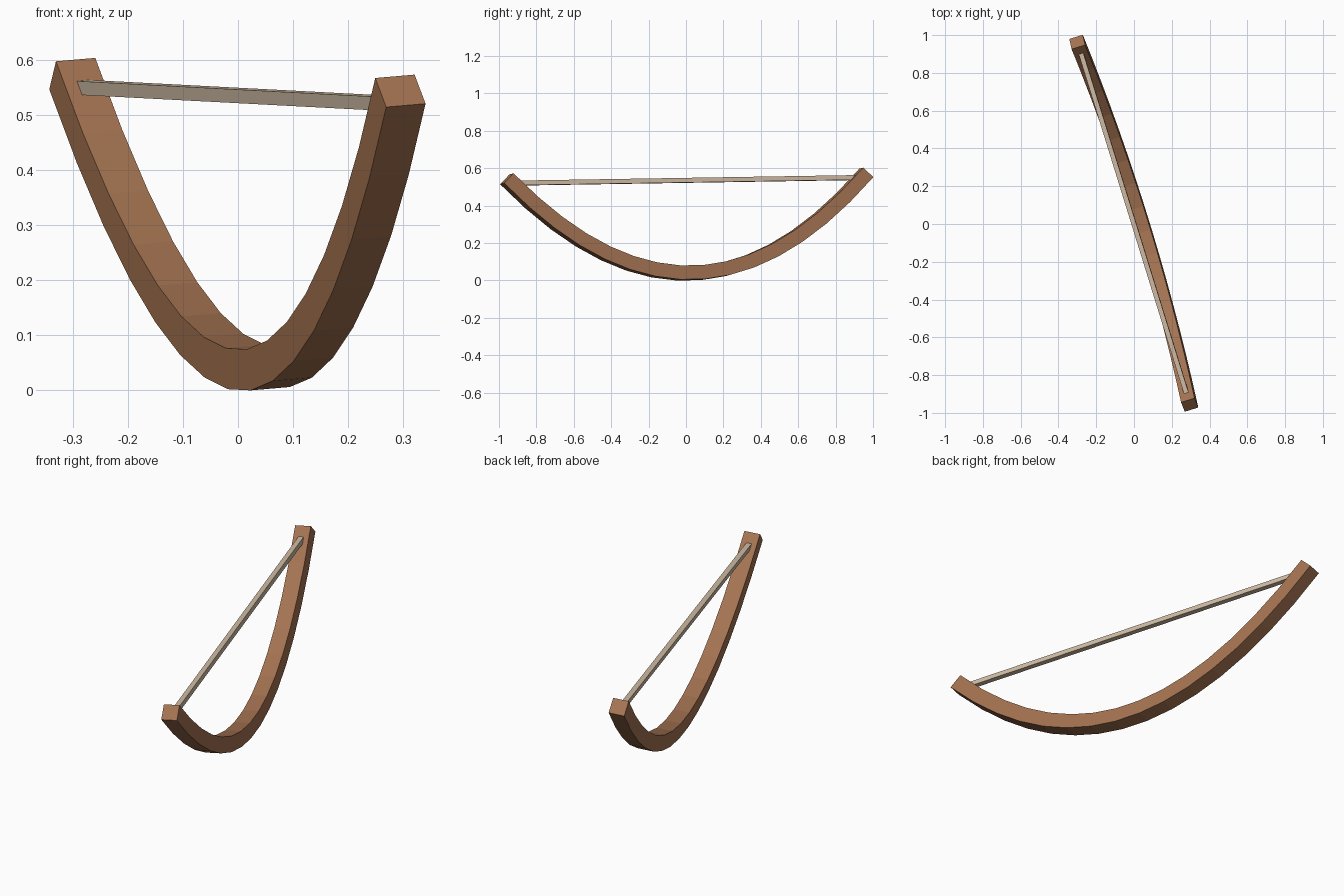
import bpy, bmesh
from mathutils import Vector

if "Cube" in bpy.data.objects:
    bpy.data.objects.remove(bpy.data.objects["Cube"])

# Frame of the bow: along the chord, across the limb, and upwards
along = Vector((-0.296, 0.955, 0.0155)).normalized()
across = Vector((0.953, 0.2926, 0.082))
across = (across - across.dot(along) * along).normalized()
up = across.cross(along).normalized()
centre = Vector((-0.003, 0.003, 0.561))      # middle of the chord
HALF, SAG, SIZE, STEPS = 1.006, 0.522, 0.075, 15


def material(name, colour):
    m = bpy.data.materials.new(name)
    m.diffuse_color = (*colour, 1)
    m.use_nodes = True
    m.node_tree.nodes["Principled BSDF"].inputs["Base Color"].default_value = m.diffuse_color
    return m


def sweep(name, path, width, height, mat):
    """Sweep a rectangle along (point, normal) pairs, with end caps."""
    bm = bmesh.new()
    rings = []
    for p, n in path:
        rings.append([bm.verts.new(p + across * (a * width / 2) + n * (b * height / 2))
                      for a, b in ((-1, -1), (1, -1), (1, 1), (-1, 1))])
    for r, s in zip(rings, rings[1:]):
        for i in range(4):
            j = (i + 1) % 4
            bm.faces.new((r[i], r[j], s[j], s[i]))
    bm.faces.new(rings[0])
    bm.faces.new(rings[-1])
    bmesh.ops.recalc_face_normals(bm, faces=bm.faces)
    me = bpy.data.meshes.new(name)
    bm.to_mesh(me)
    bm.free()
    me.materials.append(mat)
    ob = bpy.data.objects.new(name, me)
    bpy.context.collection.objects.link(ob)
    return ob


wood = material("brown wood", (0.37, 0.17, 0.082))
fibre = material("pale string", (0.63, 0.50, 0.37))

# Curved limb: a parabola in even steps
path = []
for i in range(STEPS + 1):
    u = 2 * i / STEPS - 1
    point = centre + along * (u * HALF) - up * (SAG * (1 - u * u))
    normal = (up - along * (2 * SAG * u / HALF)).normalized()
    path.append((point, normal))
limb = sweep("bow_limb", path, SIZE, SIZE, wood)

# Straight string just below the tips
mid = centre - up * 0.024
string = sweep("bow_string", [(mid + along * s * 0.945, up) for s in (-1, 1)],
               0.025, 0.025, fibre)

# Stand the lowest edge on the ground
low = min(v.co.z for v in limb.data.vertices)
for ob in (limb, string):
    for v in ob.data.vertices:
        v.co.z -= low
